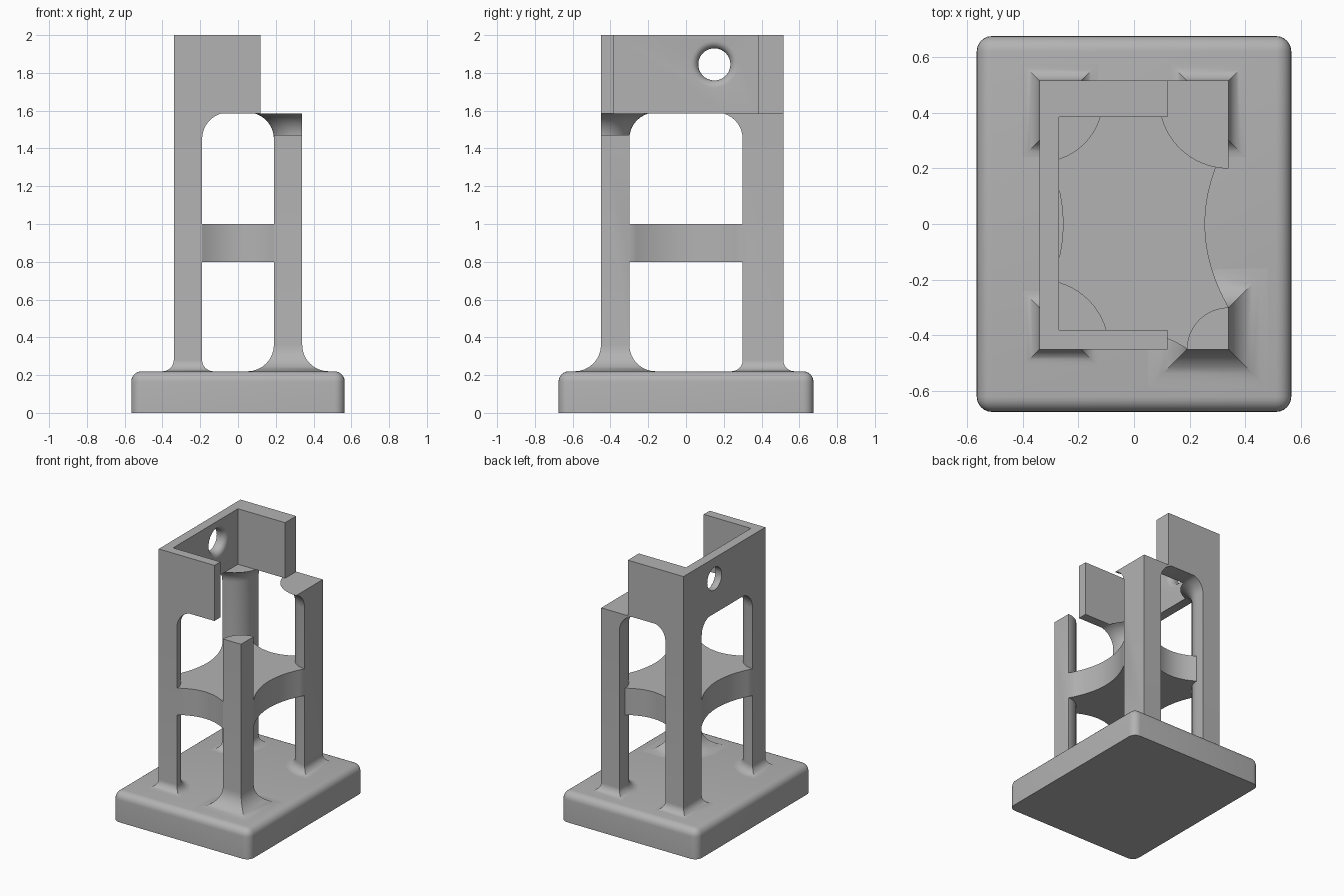
import bpy, bmesh, math

if "Cube" in bpy.data.objects:
    bpy.data.objects.remove(bpy.data.objects["Cube"])

grey = bpy.data.materials.new("light_grey")
grey.diffuse_color = (0.45, 0.45, 0.45, 1)
grey.use_nodes = True
grey.node_tree.nodes["Principled BSDF"].inputs["Base Color"].default_value = grey.diffuse_color

CX, CY, R = 0.34, 0.45, 0.15         # column centres and radius
BACK, BASE, TOP = 0.515, 0.22, 1.585  # back face, plinth top, column top


def make(name, bm):
    bmesh.ops.recalc_face_normals(bm, faces=bm.faces)
    me = bpy.data.meshes.new(name)
    bm.to_mesh(me)
    bm.free()
    me.materials.append(grey)
    ob = bpy.data.objects.new(name, me)
    bpy.context.collection.objects.link(ob)
    return ob


def loft(name, rings):
    """Skin a stack of equal-length rings and cap both ends."""
    bm = bmesh.new()
    vs = [[bm.verts.new(p) for p in r] for r in rings]
    n = len(vs[0])
    for a, b in zip(vs, vs[1:]):
        for i in range(n):
            bm.faces.new((a[i], a[(i + 1) % n], b[(i + 1) % n], b[i]))
    bm.faces.new(vs[0])
    bm.faces.new(vs[-1])
    return make(name, bm)


def prism(name, outline, z0, z1):
    return loft(name, [[(x, y, z) for x, y in outline] for z in (z0, z1)])


def column(name, sx, sy, foot, head):
    """Quarter-round post with a flared foot and a flared inner head."""
    out = BACK if sy > 0 else CY
    levels = [(BASE - 0.02, foot, foot)]
    for i in range(9):                       # concave foot fillet
        t = i / 8 * math.pi / 2
        d = foot * (1 - math.sin(t))
        levels.append((BASE + foot * (1 - math.cos(t)), d, d))
    if head:                                 # concave head fillet, cut at TOP
        tmax = math.acos(0.28)
        z0 = TOP - head * math.sin(tmax)
        for i in range(9):
            t = i / 8 * tmax
            levels.append((z0 + head * math.sin(t), 0, head * (1 - math.cos(t))))
    else:
        levels.append((1.47, 0, 0))
    rings = []
    for z, o, d in levels:
        r = R + d
        ring = [(sx * (CX + o), sy * (out + o), z), (sx * (CX - r), sy * (out + o), z)]
        for i in range(17):
            a = i / 16 * math.pi / 2
            ring.append((sx * (CX - r * math.cos(a)),
                         sy * (CY - r * math.sin(a) - (0 if i else 0.0005)), z))
        ring.append((sx * (CX + o), sy * (CY - r), z))
        ring.pop(-2)
        rings.append(ring)
    return loft(name, rings)


def boolean(ob, other, op):
    m = ob.modifiers.new("bool", 'BOOLEAN')
    m.operation, m.solver, m.object = op, 'EXACT', other
    bpy.context.view_layer.objects.active = ob
    bpy.ops.object.modifier_apply(modifier=m.name)
    bpy.data.objects.remove(other)


# rounded plinth
bm = bmesh.new()
bmesh.ops.create_cube(bm, size=1)
for v in bm.verts:
    v.co = (v.co.x * 1.13, v.co.y * 1.35, (v.co.z + 0.5) * BASE)
edges = [e for e in bm.edges if max(v.co.z for v in e.verts) > 0.1]
bmesh.ops.bevel(bm, geom=edges, offset=0.055, segments=6, profile=0.5, affect='EDGES')
plinth = make("plinth", bm)

# U-shaped upper wall
tower = prism("tower_frame", [(-CX, -CY), (0.12, -CY), (0.12, -0.38), (-0.27, -0.38),
                              (-0.27, 0.385), (0.12, 0.385), (0.12, BACK), (-CX, BACK)],
              TOP, 2.0)

# round hole in the left wall, flared on the inside
prof = [(-0.40, 0.085), (-0.31, 0.085)]
prof += [(-0.31 + 0.04 * math.sin(t), 0.085 + 0.04 * (1 - math.cos(t)))
         for t in [i / 6 * math.pi / 2 for i in range(1, 7)]] + [(-0.2, 0.125)]
cutter = loft("hole_cutter", [[(x, 0.15 + r * math.cos(a), 1.845 + r * math.sin(a))
                               for a in [k / 40 * 2 * math.pi for k in range(40)]]
                              for x, r in prof])
boolean(tower, cutter, 'DIFFERENCE')

# four columns
for name, sx, sy, foot, head in (("front_left_column", -1, -1, 0.06, 0.14),
                                 ("back_left_column", -1, 1, 0.06, 0.11),
                                 ("back_right_column", 1, 1, 0.06, 0.14),
                                 ("front_right_column", 1, -1, 0.14, 0)):
    boolean(tower, column(name, sx, sy, foot, head), 'UNION')

# middle shelf with four scooped sides
outline = []
N = 16
for i in range(N + 1):
    t = 2 * i / N - 1
    outline.append((CX - 0.085 * (1 - t * t), 0.3 * t))
outline.append((CX - 0.03, CY - 0.03))
for i in range(N + 1):
    t = 1 - 2 * i / N
    outline.append((0.19 * t, CY - 0.002 - 0.06 * (1 - t * t)))
outline.append((-CX + 0.03, CY - 0.03))
outline += [(-x, -y) for x, y in outline]
boolean(tower, prism("shelf", outline, 0.8, 1.0), 'UNION')

for ob in (plinth, tower):
    bpy.ops.object.select_all(action='DESELECT')
    ob.select_set(True)
    bpy.context.view_layer.objects.active = ob
    bpy.ops.object.shade_smooth_by_angle(angle=math.radians(30))
